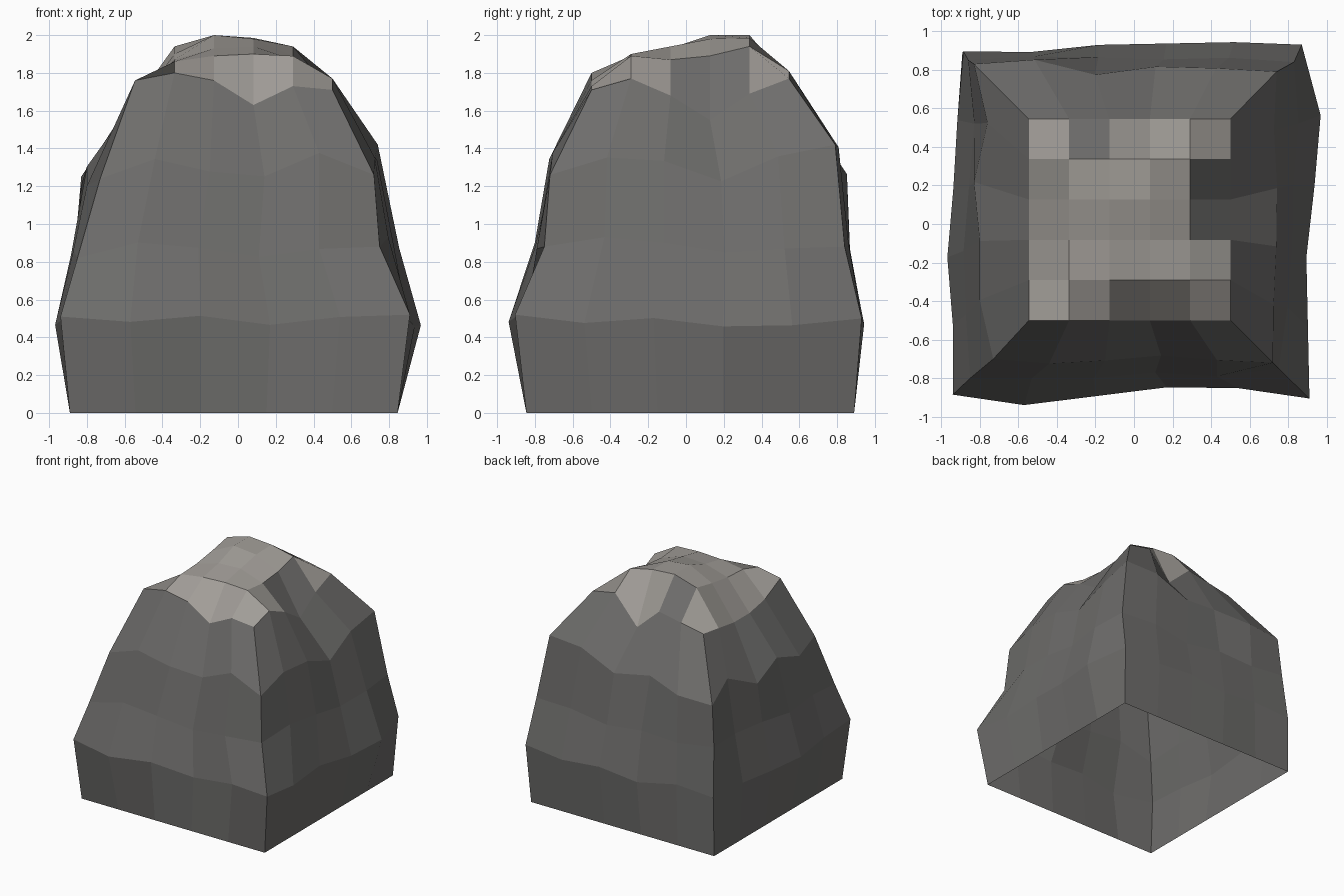
import bpy
import bmesh
from mathutils import Vector

default_cube = bpy.data.objects.get("Cube")
if default_cube:
    bpy.data.objects.remove(default_cube, do_unlink=True)


def flat_material(name, colour):
    material = bpy.data.materials.new(name)
    material.use_nodes = True
    material.diffuse_color = colour
    shader = material.node_tree.nodes["Principled BSDF"]
    shader.inputs["Base Color"].default_value = colour
    shader.inputs["Roughness"].default_value = 0.9
    return material


dark_stone = flat_material("dark stone", (0.155, 0.152, 0.147, 1))
pale_stone = flat_material("pale stone", (0.36, 0.34, 0.315, 1))

SEGMENTS = 5
CENTIMETRE = 0.01
# Outward direction of the front, right-hand, back and left-hand walls
OUTWARD = [Vector(d) for d in ((0, -1, 0), (1, 0, 0), (0, 1, 0), (-1, 0, 0))]
FLAT = [(0, 0, 0, 0)] * 4


def stone_ring(bm, corners, outward_bumps=FLAT, height_bumps=FLAT):
    """One closed course of vertices: straight walls between corners, plus bumps."""
    ring = []
    for side, outward in enumerate(OUTWARD):
        start = Vector(corners[side])
        end = Vector(corners[(side + 1) % 4])
        ring.append(bm.verts.new(start))
        bumps = zip(outward_bumps[side], height_bumps[side])
        for step, (push, lift) in enumerate(bumps, start=1):
            point = start.lerp(end, step / SEGMENTS)
            point += outward * push * CENTIMETRE
            point.z += lift * CENTIMETRE
            ring.append(bm.verts.new(point))
    return ring


def bridge(bm, lower, upper):
    """Wall faces between two courses."""
    count = len(lower)
    for i in range(count):
        j = (i + 1) % count
        bm.faces.new((lower[i], lower[j], upper[j], upper[i]))


bm = bmesh.new()

# Courses from the open foot upwards
foot = stone_ring(
    bm, [(-.89, -.845, 0), (.845, -.845, 0), (.845, .89, 0), (-.89, .89, 0)])
belly = stone_ring(
    bm, [(-.94, -.885, .51), (.91, -.905, .52), (.87, .93, .5), (-.885, .895, .5)],
    outward_bumps=[(5, 0, -5, -5), (0, 0, 5, 9), (2, 2, 2, -1), (2, 3, 5, 1)],
    height_bumps=[(-3, 0, -5, -1), (-4, -1, -5, -4), (-3, 0, -4, 2), (0, -3, -4, -2)])
waist = stone_ring(
    bm, [(-.85, -.8, .82), (.75, -.75, .88), (.83, .84, .88), (-.86, .85, .91)],
    outward_bumps=[(1, 2, 0, 3), (3, 4, 3, 4), (2, 1, 2, 2), (-3, 0, 3, 2)],
    height_bumps=[(7, 3, -3, 0), (5, 2, -3, -1), (0, -6, -2, -4), (0, 0, -2, 2)])
shoulder = stone_ring(
    bm, [(-.73, -.7, 1.24), (.72, -.72, 1.26), (.74, .79, 1.42), (-.83, .83, 1.25)],
    outward_bumps=[(2, 0, -3, -1), (0, 1, 1, -1), (1, 1, -4, 3), (-5, 4, 3, 5)],
    height_bumps=[(10, 3, 0, 12), (6, 1, -13, -3), (2, -8, 0, -2), (10, -4, 6, -4)])

# Uneven crown: a regular grid of heights, rows running front to back
CROWN_HEIGHTS = [
    (1.76, 1.8, 1.76, 1.63, 1.73, 1.71),
    (1.66, 1.86, 1.89, 1.9, 1.89, 1.77),
    (1.62, 1.87, 1.93, 1.94, 1.87, 1.68),
    (1.62, 1.9, 2, 1.98, 1.89, 1.55),
    (1.65, 1.94, 2, 1.985, 1.94, 1.69),
    (1.68, 1.72, 1.76, 1.57, 1.81, 1.77)]
CELL = 0.209
crown = [[bm.verts.new((-.545 + CELL * col, -.5 + CELL * row, height))
          for col, height in enumerate(heights)]
         for row, heights in enumerate(CROWN_HEIGHTS)]

# Crown rim in the same order as the courses below it
rim = (crown[0][:-1] + [row[-1] for row in crown[:-1]]
       + crown[-1][:0:-1] + [row[0] for row in crown[:0:-1]])

courses = [foot, belly, waist, shoulder, rim]
for lower, upper in zip(courses, courses[1:]):
    bridge(bm, lower, upper)

# Crown faces are pale, apart from the bare steep cells (row, column)
BARE_CELLS = {(2, 4), (3, 4), (4, 1)}
for row in range(SEGMENTS):
    for col in range(SEGMENTS):
        face = bm.faces.new((crown[row][col], crown[row][col + 1],
                             crown[row + 1][col + 1], crown[row + 1][col]))
        face.material_index = 0 if (row, col) in BARE_CELLS else 1

mesh = bpy.data.meshes.new("boulder")
bm.to_mesh(mesh)
bm.free()
mesh.materials.append(dark_stone)
mesh.materials.append(pale_stone)
boulder = bpy.data.objects.new("boulder", mesh)
bpy.context.collection.objects.link(boulder)
